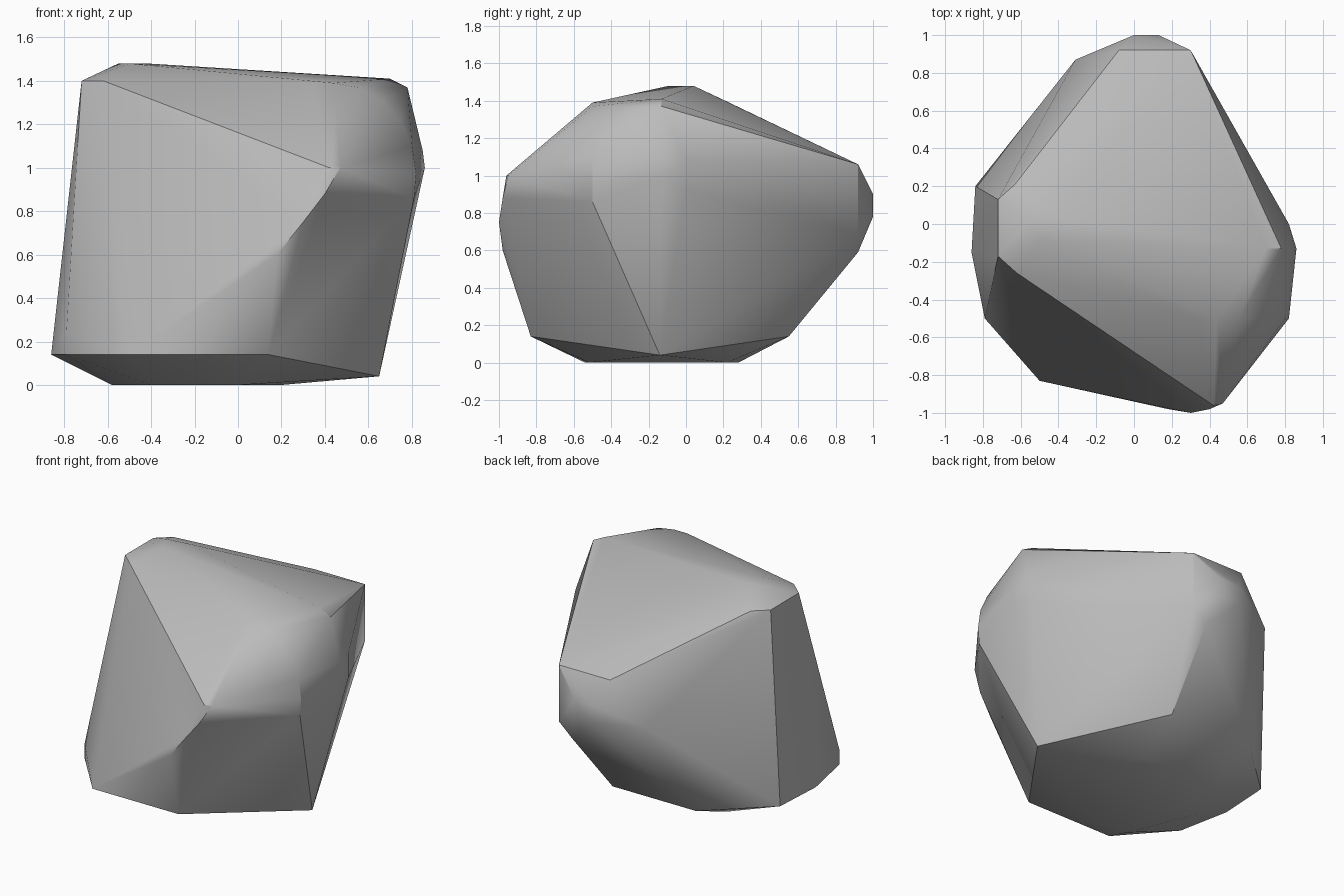
import bpy
import bmesh
import math

default_cube = bpy.data.objects.get("Cube")
if default_cube:
    bpy.data.objects.remove(default_cube, do_unlink=True)


def level(z, outline):
    """Corners lying on one horizontal layer."""
    return [(x, y, z) for x, y in outline]


def section(y, outline):
    """Corners lying on one plane that faces front or back."""
    return [(x, y, z) for x, z in outline]


def make_material(name, colour):
    material = bpy.data.materials.new(name)
    material.use_nodes = True
    material.diffuse_color = colour
    shader = material.node_tree.nodes["Principled BSDF"]
    shader.inputs["Base Color"].default_value = colour
    shader.inputs["Roughness"].default_value = 0.9
    return material


corners = []

# Flat underside and the chamfered skirt above it
corners += level(0, [(-.4, -.54), (0, -.52), (.2, -.1), (.1, .22),
                     (-.2, .28), (-.45, .2), (-.58, -.1)])
corners += level(.14, [(-.5, -.83), (.14, -.83), (.45, -.42), (.16, .55),
                       (-.46, .55), (-.84, .2), (-.86, -.15), (-.79, -.5)])
corners += [(.65, -.14, .04), (-.79, -.5, .24)]

# Blunt nose at the front
corners += section(-.98, [(.18, .6), (.24, .67), (.4, .88)])
corners += [(.3, -1, .75), (.42, -.96, 1), (.47, -.95, 1)]

# Rounded shoulder, swept as an arc
corners += section(-.5, [(.34, 1.39)])
for step in range(6):
    angle = math.radians(18 * step)
    corners.append((.44 + .38 * math.sin(angle), -.5,
                    .97 + .42 * math.cos(angle)))
corners += section(-.5, [(.81, .86)])

# Bulging flank beside the shoulder
corners += section(-.13, [(.86, 1), (.85, 1.08), (.78, 1.37), (.7, 1.41)])
corners += section(0, [(.82, .92), (.82, 1.08)])

# Crown
corners += level(1.4, [(-.62, -.26), (-.72, -.17), (-.72, .13), (-.63, .21)])
corners += level(1.48, [(-.55, .02), (-.5, -.09), (-.42, .04)])

# Bevelled cap at the back
corners += section(.92, [(-.08, 1.06), (.3, 1.06), (.3, .68), (.2, .59)])
corners += section(1, [(0, .78), (.13, .78), (.13, .9), (0, .9)])
corners += [(-.31, .87, .78)]

# Wrap the corners in one faceted skin
mesh = bpy.data.meshes.new("boulder")
bm = bmesh.new()
for corner in corners:
    bm.verts.new(corner)
hull = bmesh.ops.convex_hull(bm, input=bm.verts)
inner = [v for v in bm.verts if not v.link_faces]
bmesh.ops.delete(bm, geom=inner, context='VERTS')
bmesh.ops.recalc_face_normals(bm, faces=bm.faces)
bm.to_mesh(mesh)
bm.free()

boulder = bpy.data.objects.new("boulder", mesh)
bpy.context.collection.objects.link(boulder)
mesh.materials.append(make_material("stone grey", (.5, .5, .5, 1)))

# Soften the small bevels, keep the main ridges crisp
bpy.ops.object.select_all(action='DESELECT')
boulder.select_set(True)
bpy.context.view_layer.objects.active = boulder
bpy.ops.object.shade_smooth_by_angle(angle=math.radians(30))
